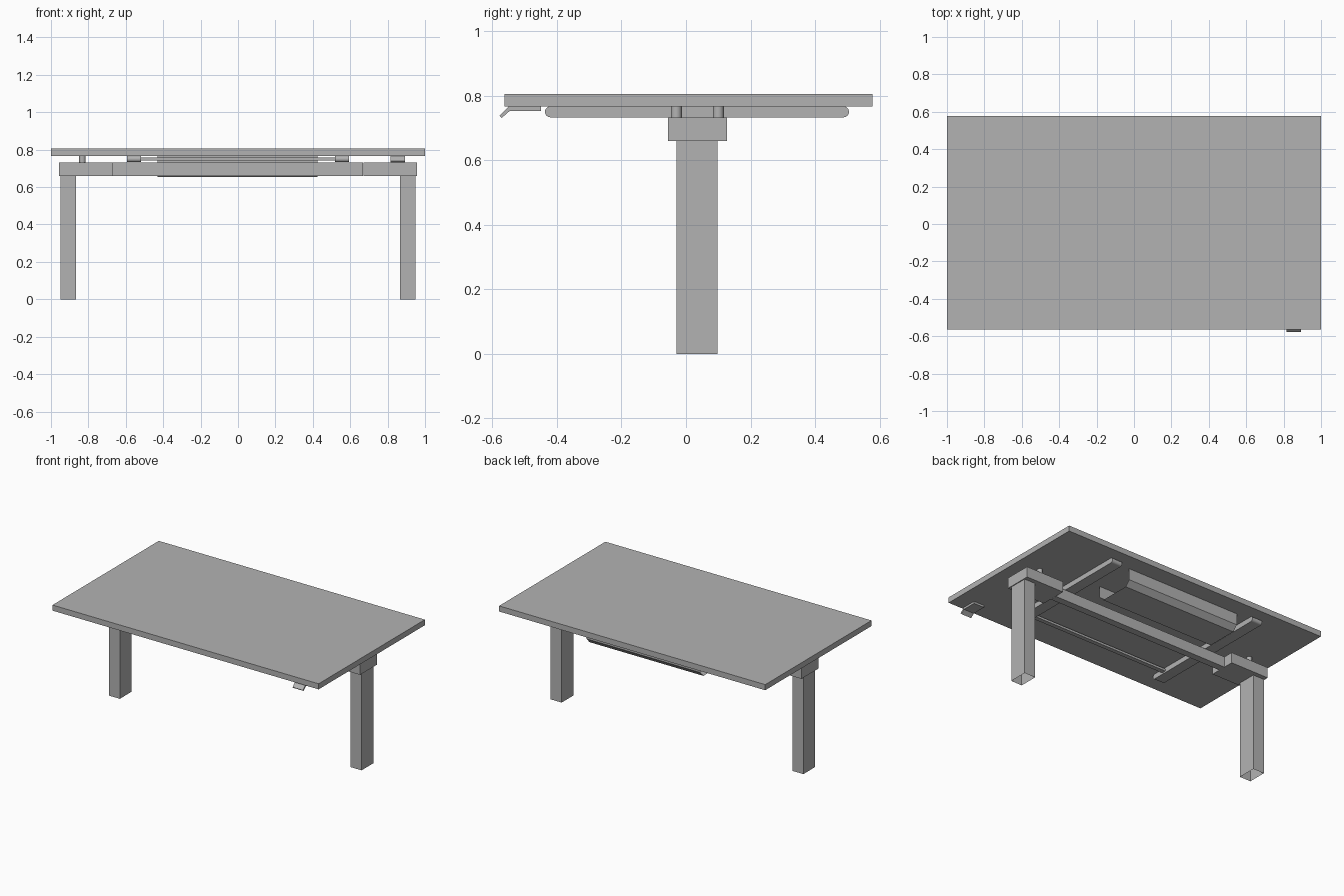
import bpy
import bmesh
import math

cube = bpy.data.objects.get("Cube")
if cube:
    bpy.data.objects.remove(cube, do_unlink=True)

grey = bpy.data.materials.new("plain_grey")
grey.use_nodes = True
COLOUR = (0.45, 0.45, 0.45, 1.0)
grey.diffuse_color = COLOUR
grey.node_tree.nodes["Principled BSDF"].inputs["Base Color"].default_value = COLOUR


def finish(name, bm, smooth=False):
    """Turn a bmesh into a named, coloured object."""
    bmesh.ops.recalc_face_normals(bm, faces=bm.faces)
    mesh = bpy.data.meshes.new(name)
    bm.to_mesh(mesh)
    bm.free()
    mesh.materials.append(grey)
    ob = bpy.data.objects.new(name, mesh)
    bpy.context.scene.collection.objects.link(ob)
    if smooth:
        bpy.ops.object.select_all(action="DESELECT")
        ob.select_set(True)
        bpy.context.view_layer.objects.active = ob
        bpy.ops.object.shade_smooth_by_angle(angle=math.radians(35))
    return ob


def box(name, x, y, z, open_bottom=False):
    """Box from (low, high) ranges on each axis."""
    bm = bmesh.new()
    bmesh.ops.create_cube(bm, size=1)
    for v in bm.verts:
        v.co = [r[0] if c < 0 else r[1] for c, r in zip(v.co, (x, y, z))]
    if open_bottom:
        floor = [f for f in bm.faces if f.calc_center_median().z < z[0] + 1e-4]
        bmesh.ops.delete(bm, geom=floor, context="FACES_ONLY")
    return finish(name, bm)


def extrude_x(name, profile, x, closed=True, smooth=False):
    """Sweep a (y, z) profile along x; open profiles give a thin sheet."""
    bm = bmesh.new()
    a, b = ([bm.verts.new((px, py, pz)) for py, pz in profile] for px in x)
    n = len(profile)
    for i in range(n if closed else n - 1):
        j = (i + 1) % n
        bm.faces.new((a[i], a[j], b[j], b[i]))
    if closed:
        bm.faces.new(a)
        bm.faces.new(b)
    return finish(name, bm, smooth)


# Tabletop
box("tabletop", (-1, 1), (-0.563, 0.578), (0.767, 0.805))

# Rounded support arm profile
R = 0.017
stadium = []
for centre, start in ((0.488, -90), (-0.42, 90)):
    for k in range(13):
        t = math.radians(start + k * 15)
        stadium.append((centre + R * math.cos(t), 0.75 + R * math.sin(t)))

# Legs, end brackets, spacers and support arms on both sides
for side, s in (("left", 1), ("right", -1)):
    def span(a, b):
        return tuple(sorted((s * a, s * b)))

    box(side + "_leg", span(0.867, 0.95), (-0.03, 0.097), (0, 0.662), open_bottom=True)
    box(side + "_end_bracket", span(0.67, 0.956), (-0.055, 0.127), (0.66, 0.732))
    extrude_x(side + "_support_arm", stadium, span(0.518, 0.594), smooth=True)
    for place, y in (("front", -0.03), ("back", 0.1)):
        bm = bmesh.new()
        bmesh.ops.create_cone(bm, cap_ends=True, segments=24, radius1=R, radius2=R, depth=0.036)
        bmesh.ops.translate(bm, verts=bm.verts, vec=(s * 0.832, y, 0.75))
        finish(f"{side}_{place}_spacer", bm, smooth=True)

# Cross members
box("centre_beam", (-0.672, 0.669), (0.01, 0.058), (0.66, 0.732))
box("front_rail", (-0.52, 0.52), (-0.35, -0.32), (0.743, 0.758))

# Cable tray: folded sheet with open ends
tray = [(0.18, 0.767), (0.18, 0.69), (0.215, 0.655),
        (0.428, 0.655), (0.461, 0.69), (0.461, 0.767)]
extrude_x("cable_tray", tray, (-0.43, 0.425), closed=False)

# Height control paddle with a drooping tip
paddle = [(-0.45, 0.767), (-0.45, 0.753), (-0.546, 0.753),
          (-0.571, 0.731), (-0.578, 0.738), (-0.549, 0.767)]
extrude_x("control_paddle", paddle, (0.815, 0.893))
